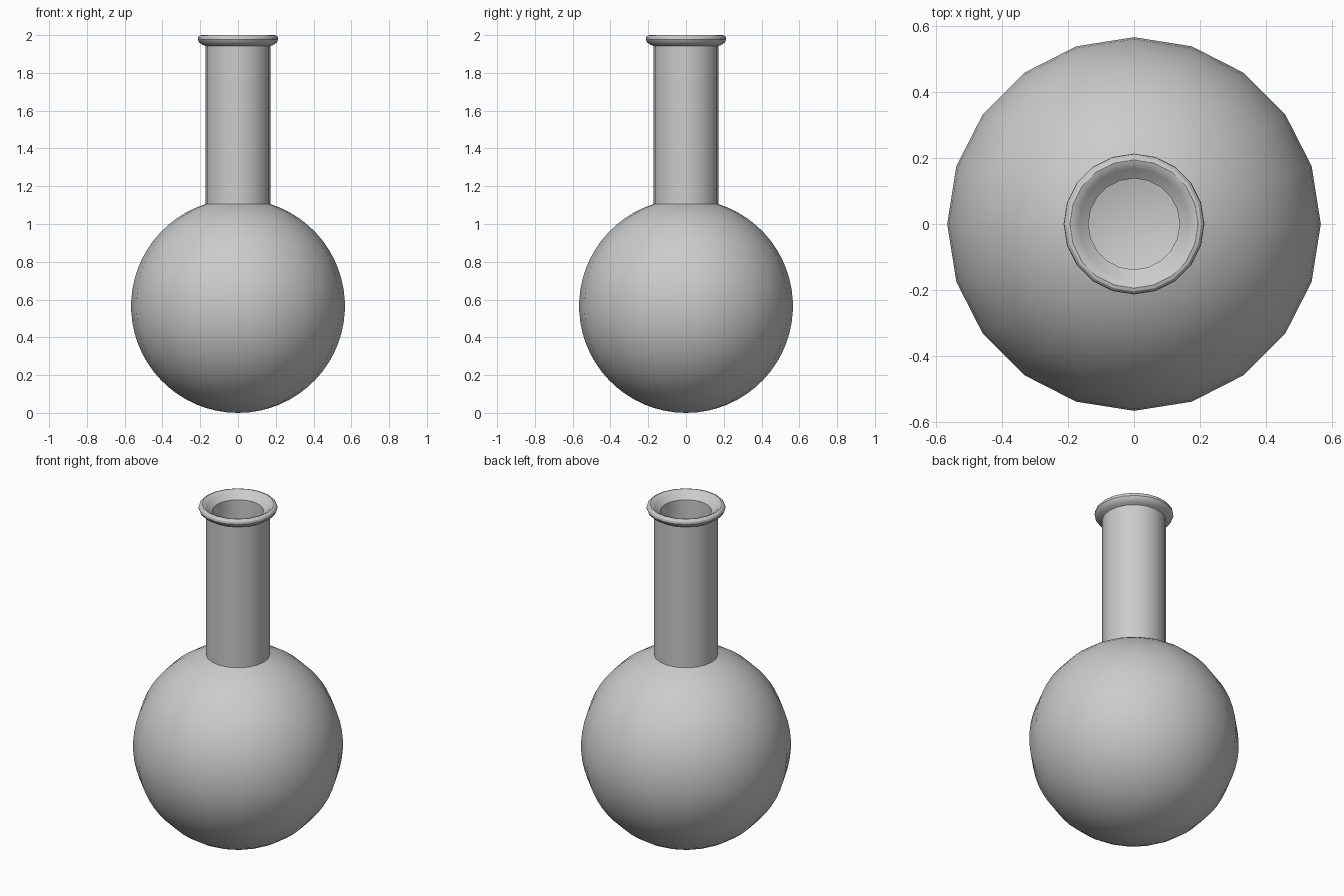
import bpy, bmesh
from math import sin, cos, asin, pi

if "Cube" in bpy.data.objects:
    bpy.data.objects.remove(bpy.data.objects["Cube"])

SIDES = 20
CENTRE = 0.566


def arc(radius, neck_radius, steps):
    """Profile of a sphere from its bottom pole up to the neck opening."""
    end = pi - asin(neck_radius / radius)
    return [(radius * sin(end * i / steps), CENTRE - radius * cos(end * i / steps))
            for i in range(steps + 1)]


def lathe(name, profile):
    bm = bmesh.new()
    verts = [bm.verts.new((r, 0, z)) for r, z in profile]
    edges = [bm.edges.new(pair) for pair in zip(verts, verts[1:])]
    bmesh.ops.spin(bm, geom=verts + edges, cent=(0, 0, 0), axis=(0, 0, 1),
                   angle=2 * pi, steps=SIDES)
    bmesh.ops.remove_doubles(bm, verts=bm.verts, dist=1e-4)
    bmesh.ops.recalc_face_normals(bm, faces=bm.faces)
    mesh = bpy.data.meshes.new(name)
    bm.to_mesh(mesh)
    bm.free()
    obj = bpy.data.objects.new(name, mesh)
    bpy.context.collection.objects.link(obj)
    bpy.context.view_layer.objects.active = obj
    obj.select_set(True)
    bpy.ops.object.shade_smooth_by_angle(angle=0.52)
    return obj


# Outer bulb, then the neck and flared lip, then the inner wall back down
outer = arc(0.566, 0.172, 28)
lip = [(0.172, 1.942), (0.190, 1.950), (0.206, 1.962), (0.213, 1.976),
       (0.211, 1.989), (0.204, 1.997), (0.194, 2.0), (0.182, 1.996),
       (0.168, 1.984), (0.154, 1.972), (0.138, 1.960)]
inner = arc(0.532, 0.138, 28)[::-1]
lathe("round_flask", outer + lip + inner)
